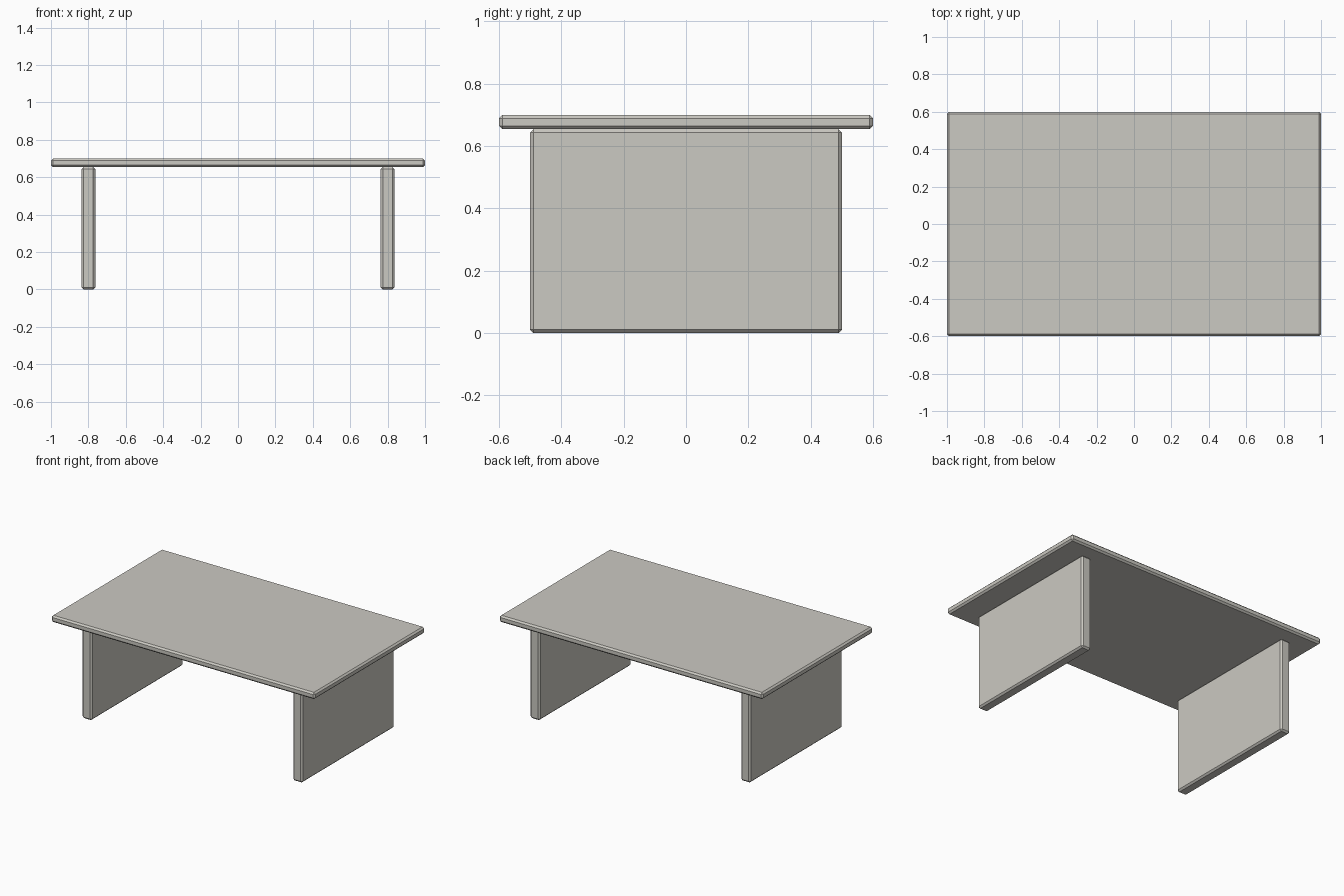
import bpy

cube = bpy.data.objects.get("Cube")
if cube:
    bpy.data.objects.remove(cube, do_unlink=True)

# Single warm pale grey finish
COLOUR = (0.60, 0.585, 0.54, 1.0)
finish = bpy.data.materials.new("warm_pale_grey")
finish.use_nodes = True
finish.diffuse_color = COLOUR
finish.node_tree.nodes["Principled BSDF"].inputs["Base Color"].default_value = COLOUR


def panel(name, size, location, chamfer=0.011):
    """Flat board with chamfered edges."""
    bpy.ops.mesh.primitive_cube_add(size=1, location=location)
    board = bpy.context.object
    board.name = board.data.name = name
    board.scale = size
    bpy.ops.object.transform_apply(location=False, rotation=False, scale=True)
    bevel = board.modifiers.new("chamfer", "BEVEL")
    bevel.width = chamfer
    bevel.segments = 1
    bevel.limit_method = "ANGLE"
    board.data.materials.append(finish)
    return board


HEIGHT = 0.70
THICKNESS = 0.046
LEG_HEIGHT = HEIGHT - THICKNESS

# Tabletop
panel("tabletop", (2.0, 1.2, THICKNESS), (0, 0, HEIGHT - THICKNESS / 2))

# Slab legs, one on each side
for side, x in (("left", 0.8), ("right", -0.8)):
    panel(side + "_leg_panel", (0.074, 1.0, LEG_HEIGHT), (x, 0, LEG_HEIGHT / 2))
